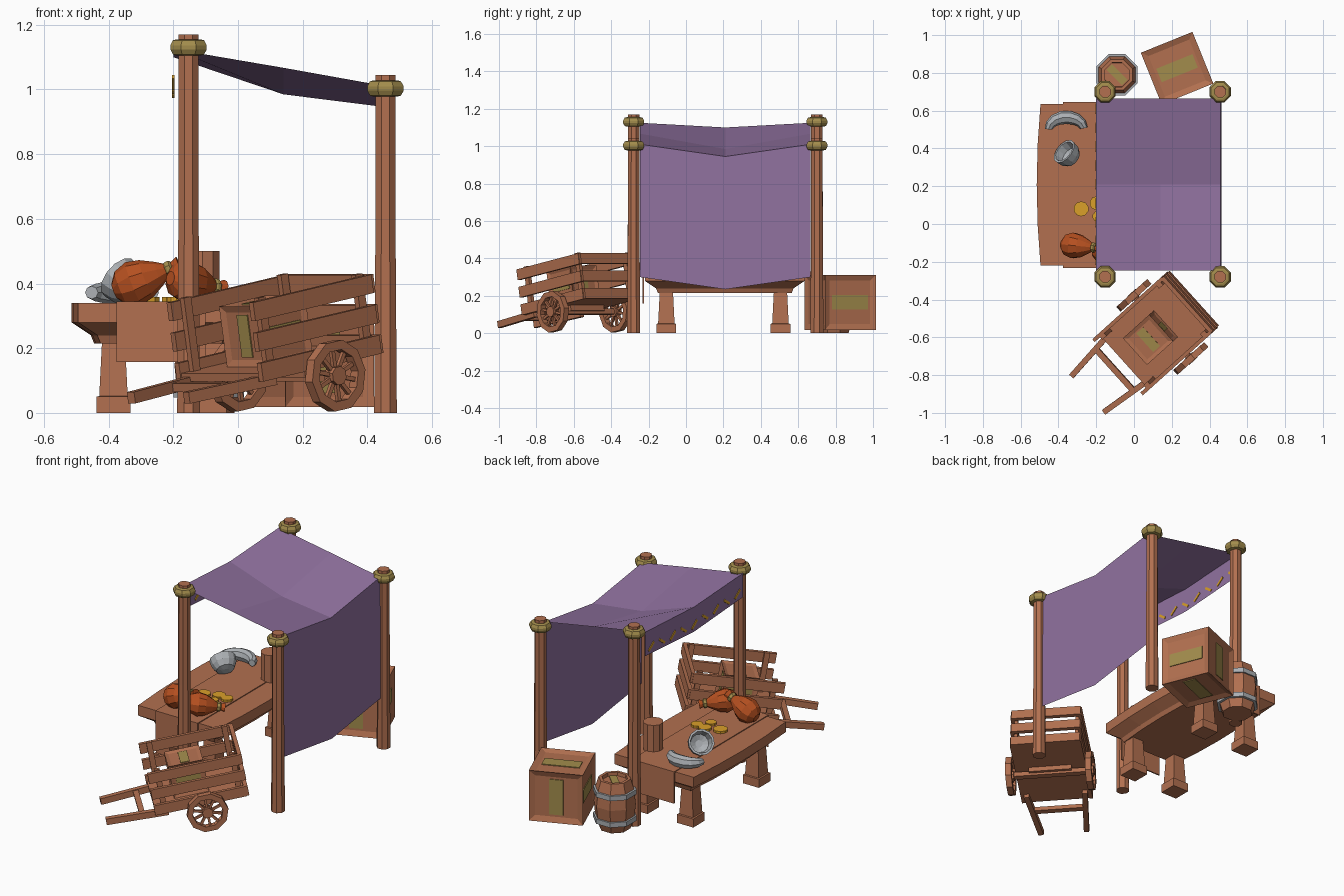
import bpy, bmesh, math
from mathutils import Matrix, Vector

if "Cube" in bpy.data.objects:
    bpy.data.objects.remove(bpy.data.objects["Cube"])

T, R = Matrix.Translation, Matrix.Rotation
I = Matrix.Identity(4)


def material(name, *rgb):
    m = bpy.data.materials.new(name)
    m.diffuse_color = [((c / 255 + 0.055) / 1.055) ** 2.4 for c in rgb] + [1]
    m.use_nodes = True
    m.node_tree.nodes["Principled BSDF"].inputs["Base Color"].default_value = m.diffuse_color
    return m


WOOD = material("wood", 178, 112, 80)
CLOTH = material("purple_cloth", 145, 114, 160)
BAND = material("straw_band", 162, 140, 76)
METAL = material("grey_metal", 172, 176, 180)
LEATHER = material("orange_leather", 182, 80, 32)
GOLD = material("gold", 218, 160, 42)


def finish(name, bm, mat, M=I, closed=True):
    if closed:
        bmesh.ops.recalc_face_normals(bm, faces=bm.faces)
    bm.transform(M)
    me = bpy.data.meshes.new(name)
    bm.to_mesh(me)
    bm.free()
    me.materials.append(mat)
    ob = bpy.data.objects.new(name, me)
    bpy.context.collection.objects.link(ob)
    return ob


def loft(name, rings, mat, M=I, loop=False):
    """Skin a list of point rings; cap the ends, or join them when loop."""
    bm = bmesh.new()
    vs = [[bm.verts.new(p) for p in ring] for ring in rings]
    n = len(vs[0])
    for a, b in zip(vs, vs[1:] + ([vs[0]] if loop else [])):
        for i in range(n):
            j = (i + 1) % n
            bm.faces.new((a[i], a[j], b[j], b[i]))
    if not loop:
        bm.faces.new(vs[0][::-1])
        bm.faces.new(vs[-1])
    return finish(name, bm, mat, M)


def lathe(name, profile, mat, M=I, n=8, loop=False):
    ang = [2 * math.pi * (i + 0.5) / n for i in range(n)]
    return loft(name, [[(r * math.cos(a), r * math.sin(a), z) for a in ang]
                       for r, z in profile], mat, M, loop)


def box(name, lo, hi, mat, M=I):
    rings = [[(lo[0], lo[1], z), (hi[0], lo[1], z), (hi[0], hi[1], z), (lo[0], hi[1], z)]
             for z in (lo[2], hi[2])]
    return loft(name, rings, mat, M)


def beam(name, p, q, w, h, mat, M=I):
    """Rectangular bar from p to q."""
    d = Vector(q) - Vector(p)
    B = M @ T(p) @ d.to_track_quat('Z', 'Y').to_matrix().to_4x4()
    return box(name, (-w / 2, -h / 2, 0), (w / 2, h / 2, d.length), mat, B)


def aim(loc, direction):
    return T(loc) @ Vector(direction).to_track_quat('Z', 'Y').to_matrix().to_4x4()


def crate(name, s, M):
    """Panelled cube with a straw band on each face."""
    bm = bmesh.new()
    bmesh.ops.create_cube(bm, size=s)
    bmesh.ops.recalc_face_normals(bm, faces=bm.faces)
    bmesh.ops.inset_individual(bm, faces=bm.faces[:], thickness=s * 0.15, depth=-s * 0.04)
    finish(name, bm, WOOD, M)
    for normal, along in ((0, 1), (1, 2), (2, 0)):
        for side in (-1, 1):
            half, c = [s * 0.13] * 3, [0, 0, 0]
            half[along], half[normal] = s * 0.35, 0.003
            c[normal] = side * s * 0.465
            box(name + "_band", [c[i] - half[i] for i in range(3)],
                [c[i] + half[i] for i in range(3)], BAND, M)


def sheet(name, rows, mat):
    bm = bmesh.new()
    vs = [[bm.verts.new(p) for p in r] for r in rows]
    for a, b in zip(vs, vs[1:]):
        for i in range(len(a) - 1):
            bm.faces.new((a[i], b[i], b[i + 1], a[i + 1]))
    return finish(name, bm, mat, closed=False)


# Four posts with tied collars
for x, h, zc in ((-0.153, 1.17, 1.13), (0.456, 1.045, 1.003)):
    for y in (-0.28, 0.70):
        lathe("post", [(0.038, 0), (0.034, h * 0.5), (0.033, h)], WOOD, T((x, y, 0)))
        lathe("post_collar", [(0.04, -0.025), (0.052, -0.022), (0.061, -0.006), (0.061, 0.006),
                              (0.052, 0.022), (0.04, 0.025)], BAND, T((x, y, zc)))

# Sagging canopy: front valance, roof and hanging wall; (x, edge z, middle z)
ROWS = [(-0.20, 0.985, 0.955), (-0.20, 1.125, 1.10), (0.14, 1.067, 0.985),
        (0.458, 1.01, 0.945), (0.462, 0.30, 0.235)]
sheet("canopy", [[(x, -0.245, e), (x, 0.21, m), (x, 0.665, e)] for x, e, m in ROWS], CLOTH)
for i in range(9):
    y = -0.19 + 0.1 * i
    z = 1.025 - 0.028 * (1 - abs(y - 0.21) / 0.455)
    s = 1 if i % 2 else -1
    beam("valance_stitch", (-0.2, y - 0.024, z - 0.018 * s), (-0.2, y + 0.024, z + 0.018 * s),
         0.008, 0.014, GOLD)


# Table top with bowed long edges, chamfered underneath
def outline(i, z):
    y0, y1 = -0.22 + i, 0.635 - i
    ts = [0, 0.25, 0.5, 0.75, 1]
    left = [(-0.495 + i - 0.08 * t * (1 - t), y1 + (y0 - y1) * t, z) for t in ts]
    right = [(0.02 - i + 0.08 * t * (1 - t), y0 + (y1 - y0) * t, z) for t in ts]
    return left + right


loft("table_top", [outline(0.07, 0.215), outline(0.06, 0.24), outline(0, 0.28),
                   outline(0, 0.34)], WOOD)
box("table_runner", (-0.375, -0.232, 0.335), (-0.10, 0.647, 0.345), WOOD)
for y in (-0.232, 0.639):
    box("runner_flap", (-0.375, y, 0.158), (-0.10, y + 0.008, 0.345), WOOD)
for x in (-0.385, -0.088):
    for y in (-0.105, 0.505):
        k = math.sqrt(2) / 2
        lathe("table_leg", [(0.105 * k, 0), (0.105 * k, 0.05), (0.088 * k, 0.052),
                            (0.07 * k, 0.23)], WOOD, T((x, y, 0)), 4)

# Goods on the table: wooden jar, bowl, curved horn, coins
lathe("wooden_jar", [(0.055, 0.34), (0.055, 0.50)], WOOD, T((-0.11, 0.46, 0)), 10)
lathe("metal_bowl", [(0.02, -0.08), (0.05, -0.07), (0.067, -0.04), (0.072, 0), (0.06, 0),
                     (0.05, -0.045), (0.02, -0.06)], METAL,
      aim((-0.37, 0.385, 0.418), (-0.6, 0.5, 0.5)), 12)
rings = []
for i in range(8):
    t = i / 7
    a = math.radians(175 - 165 * t)
    r = 0.02 + 0.016 * math.sin(math.pi * t)
    o = Vector((math.cos(a), math.sin(a), 0))
    c = Vector((-0.358, 0.495, 0.372)) + Vector((o.x * 0.095, o.y * 0.07, 0))
    rings.append([c + o * r * math.cos(b) + Vector((0, 0, r * math.sin(b)))
                  for b in (k * math.pi / 4 for k in range(8))])
loft("curved_horn", rings, METAL)
for x, y, r in ((-0.28, 0.08, 0.04), (-0.142, 0.10, 0.034), (-0.20, 0.11, 0.036),
                (-0.19, 0.04, 0.03)):
    lathe("coin", [(r, 0.34), (r, 0.358)], GOLD, T((x, y, 0)), 10)

# Two tied pouches lying down
SACK = [(0.025, -0.085), (0.06, -0.06), (0.076, -0.015), (0.066, 0.03), (0.042, 0.075),
        (0.02, 0.11), (0.018, 0.12), (0.03, 0.15)]
for name, loc, d, k in (("left_pouch", (-0.31, -0.115, 0.405), (1, -0.1, 0.4), 0.93),
                        ("right_pouch", (-0.15, -0.135, 0.405), (0.8, 0.6, -0.15), 0.88)):
    M = aim(loc, d) @ Matrix.Scale(k, 4)
    lathe(name, SACK, LEATHER, M, 10)
    lathe(name + "_tie", [(0.024, 0.1), (0.03, 0.108), (0.03, 0.12), (0.024, 0.126)], BAND, M)

# Large crate and barrel behind the stall
crate("large_crate", 0.295, T((0.228, 0.825, 0.165)) @ R(math.radians(22), 4, 'Z'))
B = T((-0.09, 0.79, 0))
lathe("barrel", [(0.085, 0), (0.106, 0.06), (0.115, 0.145), (0.106, 0.23), (0.088, 0.29),
                 (0.07, 0.29), (0.068, 0.27)], WOOD, B)
for z in (0.062, 0.218):
    lathe("barrel_hoop", [(0.1, z - 0.014), (0.118, z - 0.014), (0.118, z + 0.014),
                          (0.1, z + 0.014)], METAL, B)
box("barrel_lid_band", (-0.058, -0.02, 0.268), (0.058, 0.02, 0.275), BAND,
    B @ R(math.radians(-45), 4, 'Z'))

# Tilted hand cart: local x = axle, local y = towards the raised tail
C = T((0.15, -0.545, 0.115)) @ R(math.radians(-48), 4, 'Z') @ R(math.radians(10), 4, 'X')
box("cart_floor", (-0.18, -0.27, 0.03), (0.18, 0.225, 0.055), WOOD, C)
beam("cart_axle", (-0.225, 0, 0), (0.225, 0, 0), 0.03, 0.03, WOOD, C)
box("cart_axle_block", (-0.12, -0.03, 0), (0.12, 0.03, 0.03), WOOD, C)
for z in (0.03, 0.125, 0.22):
    box("cart_tail_slat", (-0.195, 0.215, z), (0.195, 0.237, z + 0.058), WOOD, C)
for s in (-1, 1):
    for z in (0.03, 0.125, 0.22):
        beam("cart_side_slat", (s * 0.19, -0.275, z + 0.029), (s * 0.19, 0.225, z + 0.029),
             0.02, 0.058, WOOD, C)
    for y in (-0.22, 0.19):
        box("cart_stake", (s * 0.172 - 0.01, y - 0.015, 0.03),
            (s * 0.172 + 0.01, y + 0.015, 0.285), WOOD, C)
    beam("cart_handle", (s * 0.165, -0.2, 0.025), (s * 0.128, -0.535, 0.025),
         0.03, 0.036, WOOD, C)
    # Spoked wheel
    W = C @ T((s * 0.225, 0, 0)) @ R(math.pi / 2, 4, 'Y')
    lathe("wheel_rim", [(0.082, -0.017), (0.112, -0.017), (0.112, 0.017), (0.082, 0.017)],
          WOOD, W, 10, True)
    lathe("wheel_hub", [(0.03, -0.02), (0.03, 0.02)], WOOD, W)
    for k in range(10):
        a = math.pi * k / 5
        d = Vector((math.cos(a), math.sin(a), 0))
        beam("wheel_spoke", d * 0.02, d * 0.088, 0.013, 0.013, WOOD, W)
beam("cart_crossbar", (-0.15, -0.34, 0.025), (0.15, -0.34, 0.025), 0.03, 0.026, WOOD, C)
crate("cart_crate", 0.19, C @ T((0, -0.06, 0.15)))
